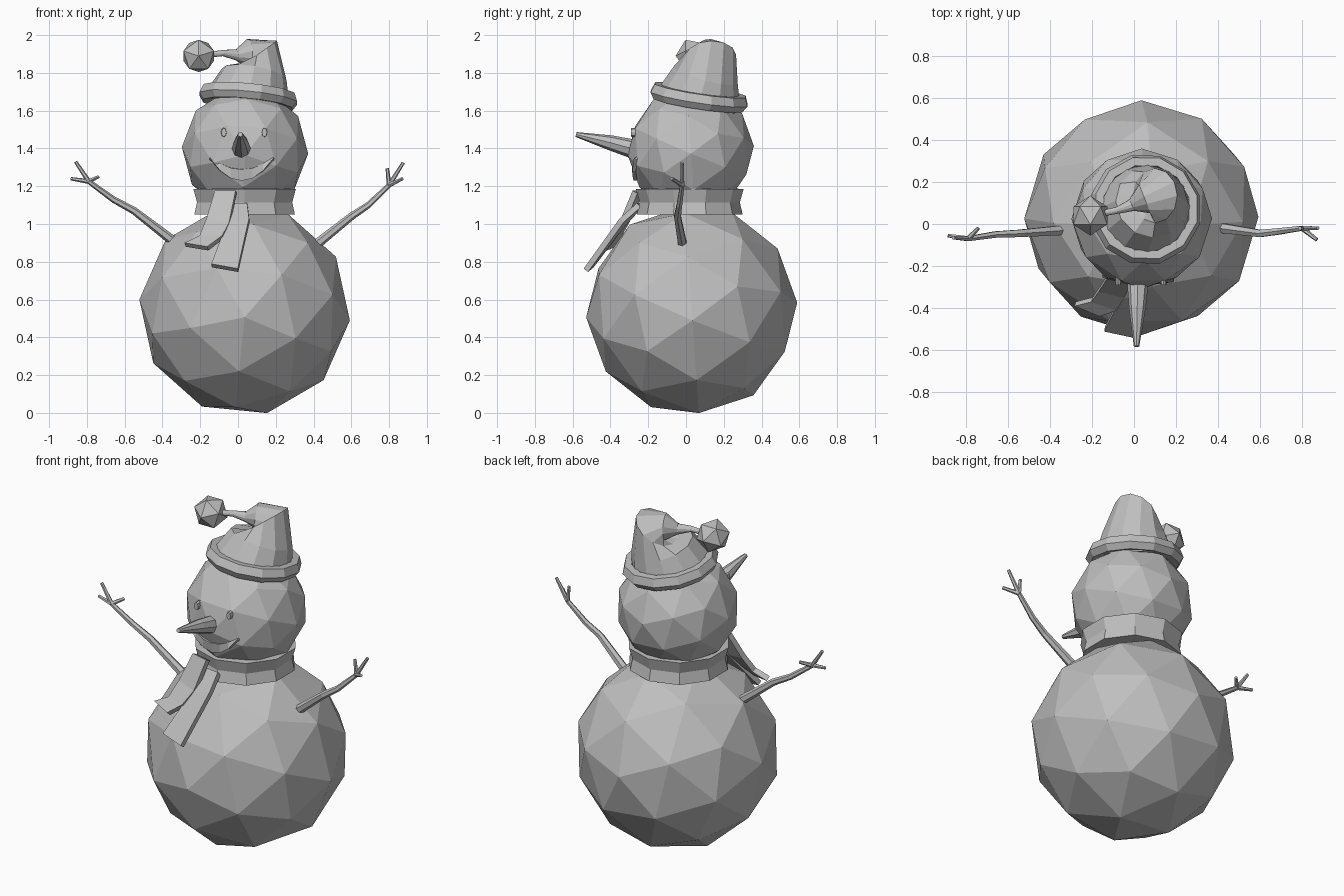
import bpy, bmesh, math
from mathutils import Matrix, Vector

cube = bpy.data.objects.get("Cube")
if cube:
    bpy.data.objects.remove(cube)

grey = bpy.data.materials.new("plain_grey")
grey.use_nodes = True
grey.diffuse_color = (0.52, 0.52, 0.52, 1)
grey.node_tree.nodes["Principled BSDF"].inputs["Base Color"].default_value = (0.52, 0.52, 0.52, 1)


def finish(name, bm):
    bmesh.ops.recalc_face_normals(bm, faces=bm.faces)
    mesh = bpy.data.meshes.new(name)
    bm.to_mesh(mesh)
    bm.free()
    mesh.materials.append(grey)
    obj = bpy.data.objects.new(name, mesh)
    bpy.context.collection.objects.link(obj)
    return obj


def ball(name, centre, radius, detail, tilt, spin):
    bm = bmesh.new()
    turn = Matrix.Rotation(math.radians(tilt), 4, 'X') @ Matrix.Rotation(math.radians(spin), 4, 'Z')
    bmesh.ops.create_icosphere(bm, subdivisions=detail, radius=radius,
                               matrix=Matrix.Translation(centre) @ turn)
    return finish(name, bm)


def add_tube(bm, path, sides):
    """Sweep a polygon along (x, y, z, radius) points and cap both ends."""
    points = [Vector(p[:3]) for p in path]
    rings = []
    for i, p in enumerate(points):
        tangent = Vector()
        if i > 0:
            tangent += (p - points[i - 1]).normalized()
        if i < len(points) - 1:
            tangent += (points[i + 1] - p).normalized()
        turn = Vector((0, 0, 1)).rotation_difference(tangent.normalized())
        ring = []
        for k in range(sides):
            a = math.tau * k / sides
            ring.append(bm.verts.new(p + turn @ Vector((math.cos(a), math.sin(a), 0)) * path[i][3]))
        rings.append(ring)
    for low, high in zip(rings, rings[1:]):
        for k in range(sides):
            j = (k + 1) % sides
            bm.faces.new((low[k], low[j], high[j], high[k]))
    bm.faces.new(rings[0])
    bm.faces.new(rings[-1])


def tubes(name, paths, sides):
    bm = bmesh.new()
    for path in paths:
        add_tube(bm, path, sides)
    return finish(name, bm)


def band(name, profile, sides, place):
    """Revolve a closed (radius, height) profile into a ring."""
    bm = bmesh.new()
    rings = []
    for k in range(sides):
        a = math.tau * (k + 0.5) / sides
        rings.append([bm.verts.new(place @ Vector((r * math.cos(a), r * math.sin(a), h)))
                      for r, h in profile])
    n = len(profile)
    for k in range(sides):
        a, b = rings[k], rings[(k + 1) % sides]
        for i in range(n):
            j = (i + 1) % n
            bm.faces.new((a[i], b[i], b[j], a[j]))
    return finish(name, bm)


def ribbon(name, edges, thickness):
    """Strip between pairs of edge points, given some thickness."""
    bm = bmesh.new()
    rows = [[bm.verts.new(p) for p in pair] for pair in edges]
    for a, b in zip(rows, rows[1:]):
        bm.faces.new((a[0], a[1], b[1], b[0]))
    obj = finish(name, bm)
    mod = obj.modifiers.new("thickness", 'SOLIDIFY')
    mod.thickness = thickness
    mod.offset = 0
    return obj


# Snowballs
ball("body", (0.035, 0.03, 0.545), 0.56, 2, 94, -23.7)
head_centre = Vector((0.037, 0.025, 1.39))
ball("head", head_centre, 0.335, 2, 94, -21)

# Nose
tubes("nose", [[(0.018, -0.2, 1.38, 0.045), (0.018, -0.29, 1.4, 0.05),
                (0.016, -0.4, 1.43, 0.04), (0.012, -0.582, 1.474, 0.013)]], 8)

# Eyes: small upright ovals
for side, x in (("right", -0.075), ("left", 0.14)):
    bm = bmesh.new()
    place = (Matrix.Translation((x, -0.265, 1.485)) @ Matrix.Rotation(math.pi / 2, 4, 'X')
             @ Matrix.Diagonal((0.6, 1, 1, 1)))
    bmesh.ops.create_cone(bm, cap_ends=True, segments=8, radius1=0.027, radius2=0.023,
                          depth=0.05, matrix=place)
    finish(side + "_eye", bm)

# Mouth: a crescent wrapped over the front of the head
def on_head(x, z, lift):
    dx, dz = x - head_centre.x, z - head_centre.z
    return Vector((x, head_centre.y - math.sqrt((0.318 + lift) ** 2 - dx * dx - dz * dz), z))

mouth_edges = []
for i in range(7):
    t = i / 3 - 1
    x = 0.02 + 0.17 * t
    top = 1.29 + 0.06 * t * t
    bottom = 1.23 + 0.115 * t * t
    mouth_edges.append((on_head(x, top, 0), on_head(x, bottom, 0.015)))
ribbon("mouth", mouth_edges, 0.02)

# Scarf
band("scarf_wrap", [(0.2, 1.05), (0.28, 1.05), (0.265, 1.115), (0.285, 1.185), (0.2, 1.19)],
     10, Matrix.Translation((0.035, 0.02, 0)))
ribbon("scarf_upper_tail", [((-0.12, -0.24, 1.17), (-0.01, -0.27, 1.17)),
                            ((-0.165, -0.31, 1.02), (-0.045, -0.34, 1.0)),
                            ((-0.2, -0.36, 0.93), (-0.08, -0.4, 0.93)),
                            ((-0.28, -0.38, 0.89), (-0.16, -0.43, 0.87))], 0.03)
ribbon("scarf_lower_tail", [((-0.03, -0.24, 1.1), (0.05, -0.25, 1.1)),
                            ((-0.06, -0.34, 0.99), (0.06, -0.34, 1.02)),
                            ((-0.14, -0.5, 0.78), (0.0, -0.53, 0.755))], 0.03)

# Hat with folded tip, tilted brim and bobble
tubes("hat", [[(0.055, 0.07, 1.66, 0.225), (0.085, 0.105, 1.79, 0.175),
               (0.1, 0.135, 1.895, 0.13), (0.05, 0.12, 1.905, 0.075),
               (-0.01, 0.09, 1.895, 0.03), (-0.08, 0.065, 1.905, 0.017),
               (-0.18, 0.045, 1.892, 0.014)]], 12)
brim_place = (Matrix.Translation((0.055, 0.07, 1.67)) @ Matrix.Rotation(math.radians(-8.5), 4, 'X')
              @ Matrix.Rotation(math.radians(5.5), 4, 'Y'))
band("hat_brim", [(0.2, -0.035), (0.245, -0.04), (0.268, -0.005), (0.25, 0.04), (0.21, 0.04)],
     12, brim_place)
ball("bobble", (-0.208, 0.04, 1.89), 0.095, 1, 90, 18)

# Arms with twig fingers
def arm(name, path, fingers):
    wrist = path[-1]
    twigs = [[wrist, (*tip, 0.009)] for tip in fingers]
    tubes(name, [path] + twigs, 6)

arm("right_arm", [(-0.35, -0.03, 0.915, 0.026), (-0.55, -0.045, 1.07, 0.02),
                  (-0.66, -0.05, 1.13, 0.017), (-0.79, -0.07, 1.225, 0.013)],
    [(-0.86, -0.065, 1.33), (-0.885, -0.055, 1.24), (-0.74, -0.02, 1.25)])
arm("left_arm", [(0.425, -0.02, 0.9, 0.026), (0.6, -0.045, 1.04, 0.02),
                 (0.69, -0.035, 1.1, 0.017), (0.8, -0.02, 1.205, 0.013)],
    [(0.875, -0.02, 1.325), (0.79, -0.02, 1.295), (0.87, -0.075, 1.24)])
